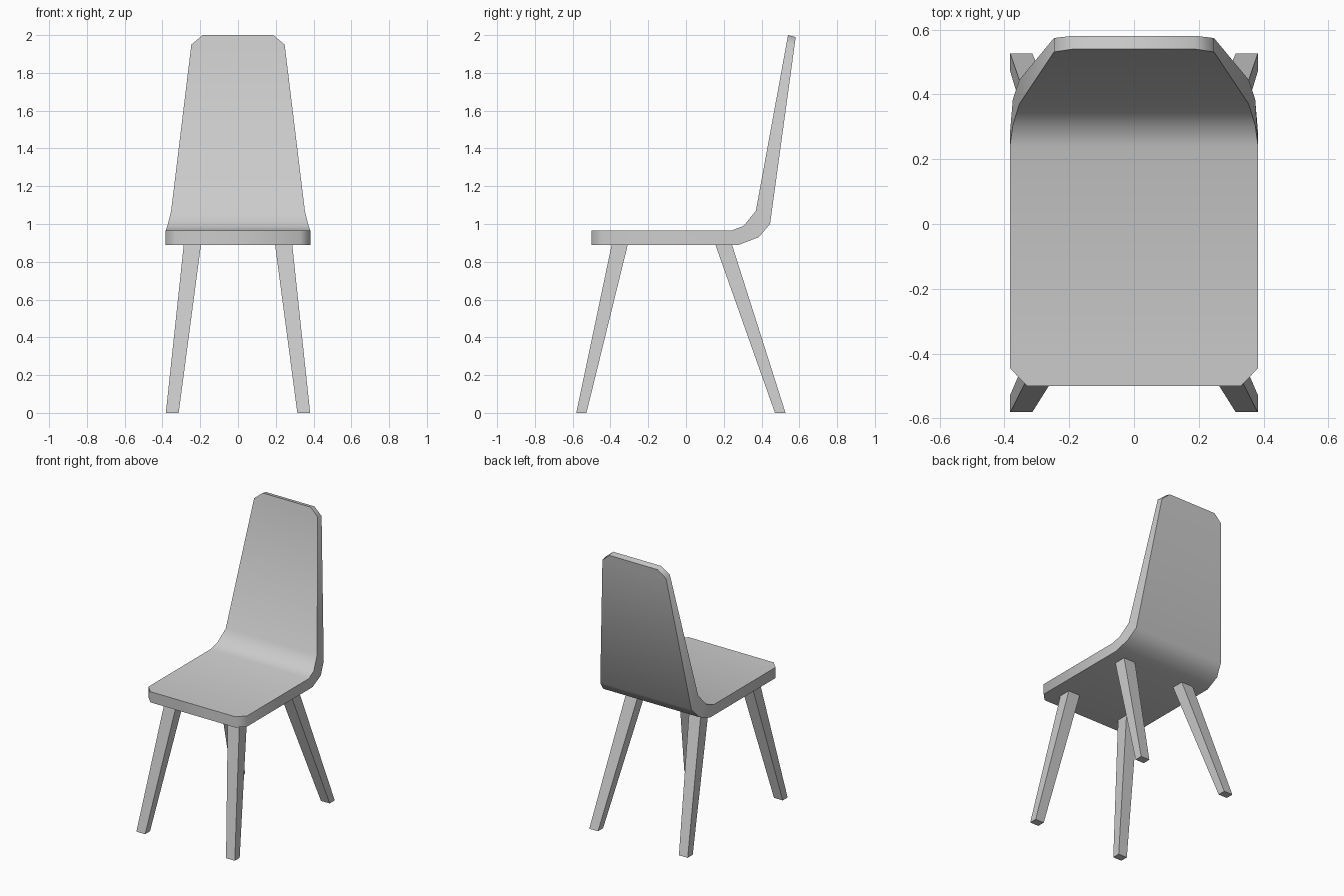
import bpy, bmesh
from math import radians

cube = bpy.data.objects.get("Cube")
if cube:
    bpy.data.objects.remove(cube, do_unlink=True)

grey = bpy.data.materials.new("light_grey")
grey.use_nodes = True
colour = (0.6, 0.6, 0.6, 1)
grey.diffuse_color = colour
grey.node_tree.nodes["Principled BSDF"].inputs["Base Color"].default_value = colour


def loft(name, rings, smooth_angle):
    """Join four-cornered rings into one closed solid."""
    bm = bmesh.new()
    loops = [[bm.verts.new(p) for p in ring] for ring in rings]
    for a, b in zip(loops, loops[1:]):
        for i in range(4):
            j = (i + 1) % 4
            bm.faces.new((a[i], a[j], b[j], b[i]))
    bm.faces.new(loops[0])
    bm.faces.new(loops[-1])
    bmesh.ops.recalc_face_normals(bm, faces=bm.faces)
    mesh = bpy.data.meshes.new(name)
    bm.to_mesh(mesh)
    bm.free()
    mesh.materials.append(grey)
    obj = bpy.data.objects.new(name, mesh)
    bpy.context.collection.objects.link(obj)
    bpy.ops.object.select_all(action='DESELECT')
    obj.select_set(True)
    bpy.context.view_layer.objects.active = obj
    bpy.ops.object.shade_smooth_by_angle(angle=radians(smooth_angle))
    return obj


# Bent shell of seat and backrest: half width, inner (y, z), outer (y, z)
sections = [
    (0.33, (-0.5, 0.965), (-0.5, 0.89)),
    (0.383, (-0.445, 0.965), (-0.445, 0.89)),
    (0.383, (0.24, 0.965), (0.28, 0.89)),
    (0.374, (0.305, 0.99), (0.385, 0.93)),
    (0.354, (0.37, 1.07), (0.445, 1.0)),
    (0.247, (0.531, 1.95), (0.574, 1.94)),
    (0.187, (0.54, 2.0), (0.581, 1.99)),
]
loft("seat_and_backrest",
     [[(-w, *a), (w, *a), (w, *b), (-w, *b)] for w, a, b in sections], 50)


# Splayed tapering legs, mirrored left and right
def leg_ring(side, x, y, z):
    return [(side * x[i], y[j], z) for i, j in ((0, 0), (1, 0), (1, 1), (0, 1))]


for end, foot_y, top_y in (("front", (-0.581, -0.527), (-0.393, -0.308)),
                           ("back", (0.471, 0.527), (0.155, 0.243))):
    for label, side in (("left", 1), ("right", -1)):
        loft(f"{end}_{label}_leg",
             [leg_ring(side, (0.314, 0.382), foot_y, 0),
              leg_ring(side, (0.196, 0.287), top_y, 0.892)], 30)
